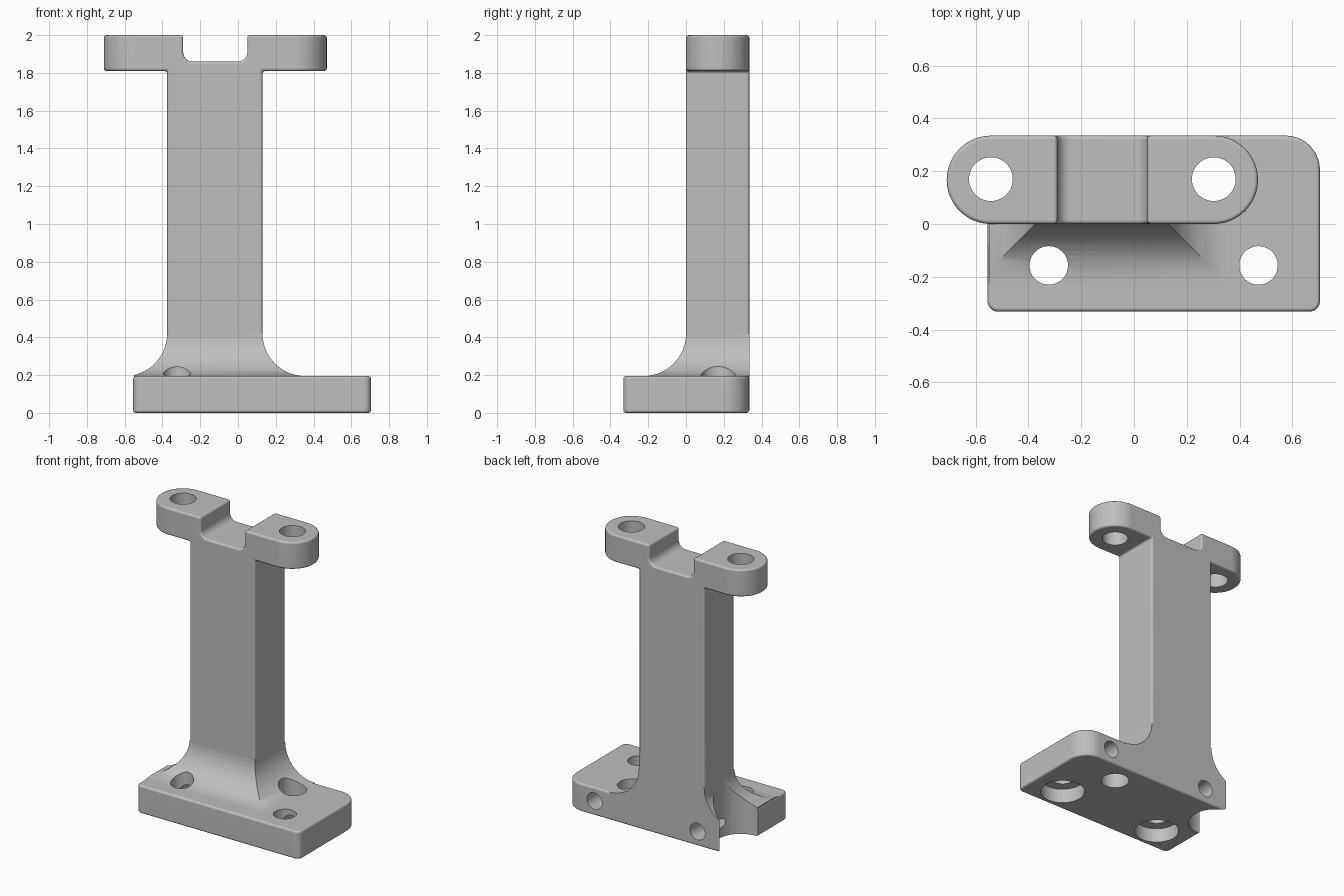
import bpy, bmesh
from math import sin, cos, pi, sqrt, radians
from mathutils import Vector, Matrix

if "Cube" in bpy.data.objects:
    bpy.data.objects.remove(bpy.data.objects["Cube"], do_unlink=True)

grey = bpy.data.materials.new("plain_grey")
grey.use_nodes = True
grey.diffuse_color = (0.52, 0.52, 0.52, 1)
grey.node_tree.nodes["Principled BSDF"].inputs["Base Color"].default_value = (0.52, 0.52, 0.52, 1)


def make(name, bm):
    bmesh.ops.recalc_face_normals(bm, faces=bm.faces)
    mesh = bpy.data.meshes.new(name)
    bm.to_mesh(mesh)
    bm.free()
    mesh.materials.append(grey)
    obj = bpy.data.objects.new(name, mesh)
    bpy.context.collection.objects.link(obj)
    return obj


def loft(name, rings):
    """Solid through rings of equal point count, capped at both ends."""
    bm = bmesh.new()
    rows = [[bm.verts.new(p) for p in ring] for ring in rings]
    n = len(rows[0])
    for a, b in zip(rows, rows[1:]):
        for i in range(n):
            j = (i + 1) % n
            bm.faces.new((a[i], a[j], b[j], b[i]))
    bm.faces.new(rows[0])
    bm.faces.new(rows[-1])
    return make(name, bm)


def rounded(corners, segments):
    """Outline with each (x, y, radius) corner replaced by an arc."""
    pts = []
    for i, (x, y, r) in enumerate(corners):
        p = Vector((x, y))
        if r == 0:
            pts.append(p)
            continue
        a = (Vector(corners[i - 1][:2]) - p).normalized()
        b = (Vector(corners[(i + 1) % len(corners)][:2]) - p).normalized()
        for k in range(segments + 1):
            t = k / segments * pi / 2
            pts.append(p + a * r * (1 - sin(t)) + b * r * (1 - cos(t)))
    return pts


def cylinder(x, y, r, z0, z1):
    bm = bmesh.new()
    bmesh.ops.create_cone(bm, cap_ends=True, segments=48, radius1=r, radius2=r,
                          depth=z1 - z0, matrix=Matrix.Translation((x, y, (z0 + z1) / 2)))
    return make("hole_cutter", bm)


def apply(obj, mod):
    bpy.context.view_layer.objects.active = obj
    bpy.ops.object.modifier_apply(modifier=mod.name)


def boolean(obj, other, operation):
    mod = obj.modifiers.new("cut", "BOOLEAN")
    mod.operation, mod.solver, mod.object = operation, "EXACT", other
    apply(obj, mod)
    bpy.data.objects.remove(other, do_unlink=True)


def soften(obj, width):
    mod = obj.modifiers.new("soft_edges", "BEVEL")
    mod.width, mod.segments = width, 3
    mod.limit_method, mod.angle_limit = "ANGLE", radians(40)
    mod.use_clamp_overlap = False
    apply(obj, mod)


BACK, TOP, FILLET = 0.335, 0.195, 0.225
LEFT, RIGHT = -0.375, 0.13
END = BACK / 2

# Base plate with one large rounded corner
outline = rounded([(-0.555, -0.332, 0.04), (0.705, -0.332, 0.04),
                   (0.705, BACK, 0.13), (-0.555, BACK, 0.02)], 10)
bracket = loft("mounting_bracket", [[(p.x, p.y, z) for p in outline] for z in (0, TOP)])
soften(bracket, 0.014)

# Column and two ears with a slot between them, ears rounded in plan
profile = rounded([(LEFT, 0.1, 0), (RIGHT, 0.1, 0), (RIGHT, 1.81, 0), (0.6, 1.81, 0),
                   (0.6, 2, 0), (0.05, 2, 0), (0.05, 1.86, 0.05), (-0.29, 1.86, 0.05),
                   (-0.29, 2, 0), (-0.8, 2, 0), (-0.8, 1.81, 0), (LEFT, 1.81, 0)], 6)
column = loft("column", [[(p.x, y, p.y) for p in profile] for y in (-0.1, 0.5)])
plan = rounded([(-0.71, 0, END), (0.47, 0, END), (0.47, BACK, END), (-0.71, BACK, END)], 12)
bmesh_plan = loft("ear_plan", [[(p.x, p.y, z) for p in plan] for z in (0, 2.2)])
boolean(column, bmesh_plan, "INTERSECT")
soften(column, 0.014)

# Mitred concave flare at the column foot
rings = []
for k in range(-1, 17):
    t = max(k, 0) / 16 * pi / 2
    d = FILLET * (1 - sin(t))
    z = 0.1 if k < 0 else TOP + FILLET * (1 - cos(t))
    x0 = max(LEFT - d, -0.55)
    rings.append([(x0, -d, z), (RIGHT + d, -d, z), (RIGHT + d, BACK, z), (x0, BACK, z)])
flare = loft("foot_flare", rings)

boolean(bracket, column, "UNION")
boolean(bracket, flare, "UNION")

# Ear holes, the access hole and the side notch below them
ear_left, ear_right = -0.71 + END, 0.47 - END
for x in (ear_left, ear_right):
    boolean(bracket, cylinder(x, 0.17, 0.083, 1.7, 2.1), "DIFFERENCE")
boolean(bracket, cylinder(ear_right, 0.17, 0.09, -0.1, 0.6), "DIFFERENCE")
boolean(bracket, cylinder(ear_left, 0.17, 0.172, -0.1, 0.44), "DIFFERENCE")

# Counterbored base holes and the cross holes from the back
for x in (-0.323, 0.472):
    boolean(bracket, cylinder(x, -0.157, 0.073, -0.1, 0.6), "DIFFERENCE")
    boolean(bracket, cylinder(x, -0.157, 0.143, -0.1, 0.1), "DIFFERENCE")
    cross = cylinder(0, 0, 0.058, -0.5, 0.05)
    cross.data.transform(Matrix.Translation((x, 0.36, 0.1)) @ Matrix.Rotation(-pi / 2, 4, "X"))
    boolean(bracket, cross, "DIFFERENCE")

# Smooth shading with crisp edges
bpy.ops.object.select_all(action="DESELECT")
bracket.select_set(True)
bpy.context.view_layer.objects.active = bracket
bpy.ops.object.shade_smooth_by_angle(angle=radians(32))
normals = bracket.modifiers.new("even_normals", "WEIGHTED_NORMAL")
normals.keep_sharp = True
